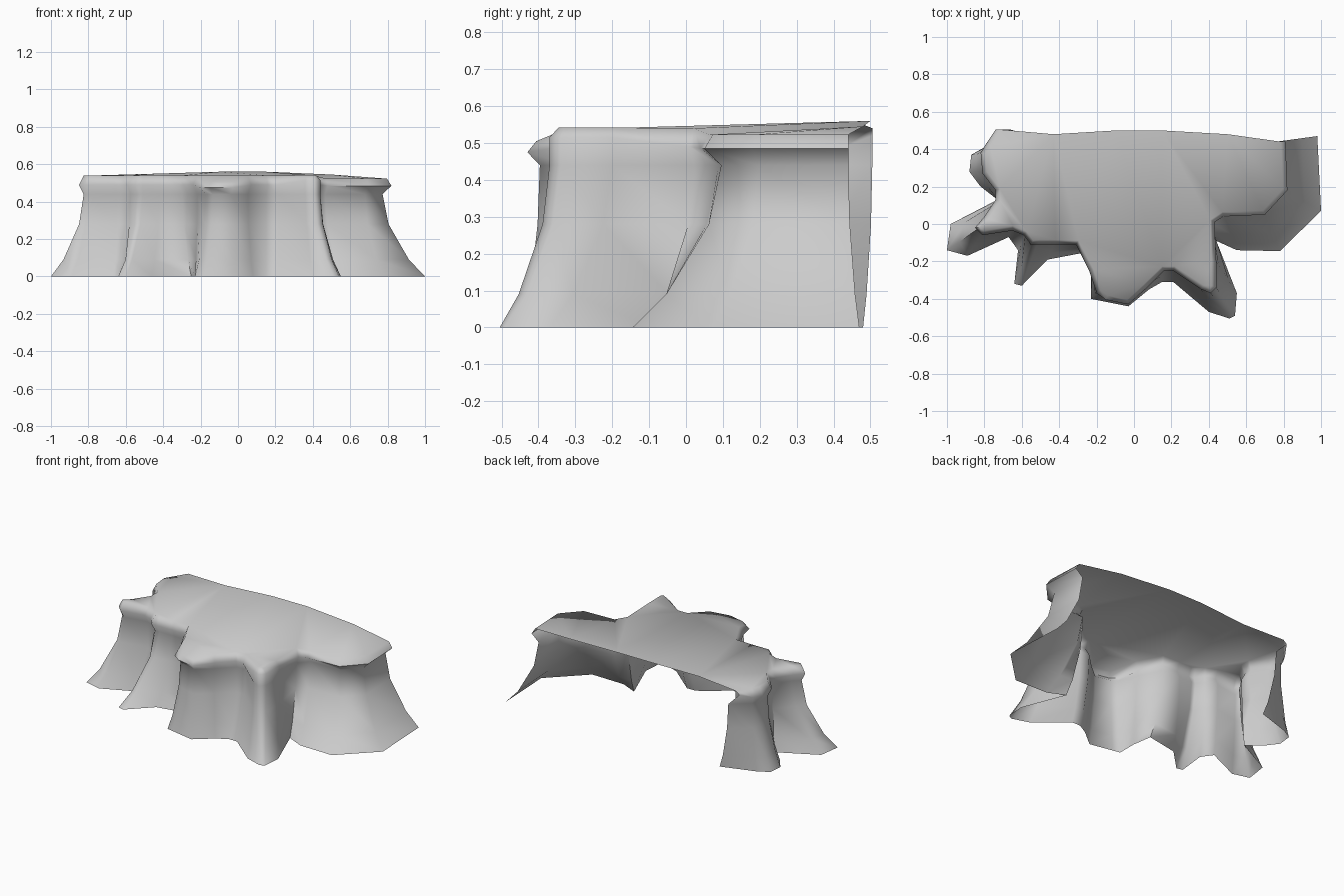
import bpy, bmesh
from mathutils import Vector

if "Cube" in bpy.data.objects:
    bpy.data.objects.remove(bpy.data.objects["Cube"])

# Matched outline points, back left round the front to back right: rim x, y, foot x, y
OUTLINE = [
    (-.74, .505, -.58, .48), (-.79, .43, -.80, .41), (-.82, .38, -.87, .37),
    (-.81, .27, -.88, .28), (-.74, .18, -.82, .20), (-.74, .13, -.73, .13),
    (-.80, .04, -.98, .00), (-.85, -.02, -1.0, -.14), (-.81, -.06, -.89, -.17),
    (-.65, -.035, -.67, -.07), (-.59, -.06, -.62, -.14), (-.55, -.11, -.64, -.32),
    (-.51, -.11, -.60, -.33), (-.42, -.11, -.46, -.19), (-.31, -.11, -.25, -.15),
    (-.24, -.25, -.23, -.28), (-.20, -.37, -.23, -.40), (-.15, -.405, -.18, -.41),
    (-.03, -.43, -.03, -.44), (.07, -.34, .08, -.35), (.16, -.25, .15, -.31),
    (.21, -.25, .21, -.31), (.36, -.35, .40, -.47), (.41, -.37, .51, -.505),
    (.44, -.34, .54, -.49), (.44, -.20, .55, -.37), (.43, .01, .44, -.09),
    (.48, .04, .55, -.14), (.70, .05, .78, -.145), (.82, .18, 1.0, .07),
    (.81, .44, .98, .47),
]
BACK_EDGE = [(.5, .48, .545), (.15, .5, .56), (-.1, .5, .56), (-.43, .48, .55)]
# Wall rows from the neck to the ground: height, share of the way from neck to foot
WALL = [(.44, .0), (.28, .14), (.09, .62), (0, 1)]


def lip(x, y):
    """Rim height, top height and neck inset at a rim point."""
    if y > .48:
        return .52, .54, .08
    if y < -.3 and -.25 < x < .02:
        return .475, .505, .035
    if y < -.1 and .3 < x < .46:
        return .515, .542, .0
    if x > .46:
        return .485, .523, .05
    return .49, .54, .025


rim = [Vector(p[:2]) for p in OUTLINE]
foot = [Vector(p[2:]) for p in OUTLINE]


def inward(i):
    """Direction into the plateau at outline point i."""
    if i == 0:
        return Vector((1, 0))
    if i == len(rim) - 1:
        return Vector((-1, 0))
    a = (rim[i] - rim[i - 1]).normalized()
    b = (rim[i + 1] - rim[i]).normalized()
    t = (a + b).normalized()
    return Vector((-t.y, t.x))


bm = bmesh.new()
rows = []
for i, (r, f) in enumerate(zip(rim, foot)):
    n = inward(i)
    z, z_top, inset = lip(*r)
    top, neck = r + n * .025, r + n * inset
    column = [bm.verts.new((*top, z_top)), bm.verts.new((*r, z))]
    for h, t in WALL:
        column.append(bm.verts.new((*neck.lerp(f, t), h)))
    rows.append(column)

# Rim lip and flared cliff wall
for a, b in zip(rows, rows[1:]):
    for j in range(len(a) - 1):
        bm.faces.new((a[j], a[j + 1], b[j + 1], b[j]))

# Plateau top, open along the back and underneath
cap = [c[0] for c in rows] + [bm.verts.new(p) for p in BACK_EDGE]
top_face = bm.faces.new(cap)
top_face.normal_update()
bmesh.ops.triangulate(bm, faces=[top_face])

mesh = bpy.data.meshes.new("cliff_plateau")
bm.to_mesh(mesh)
bm.free()
cliff = bpy.data.objects.new("cliff_plateau", mesh)
bpy.context.collection.objects.link(cliff)
bpy.context.view_layer.objects.active = cliff
cliff.select_set(True)
bpy.ops.object.shade_smooth_by_angle(angle=1.3)
